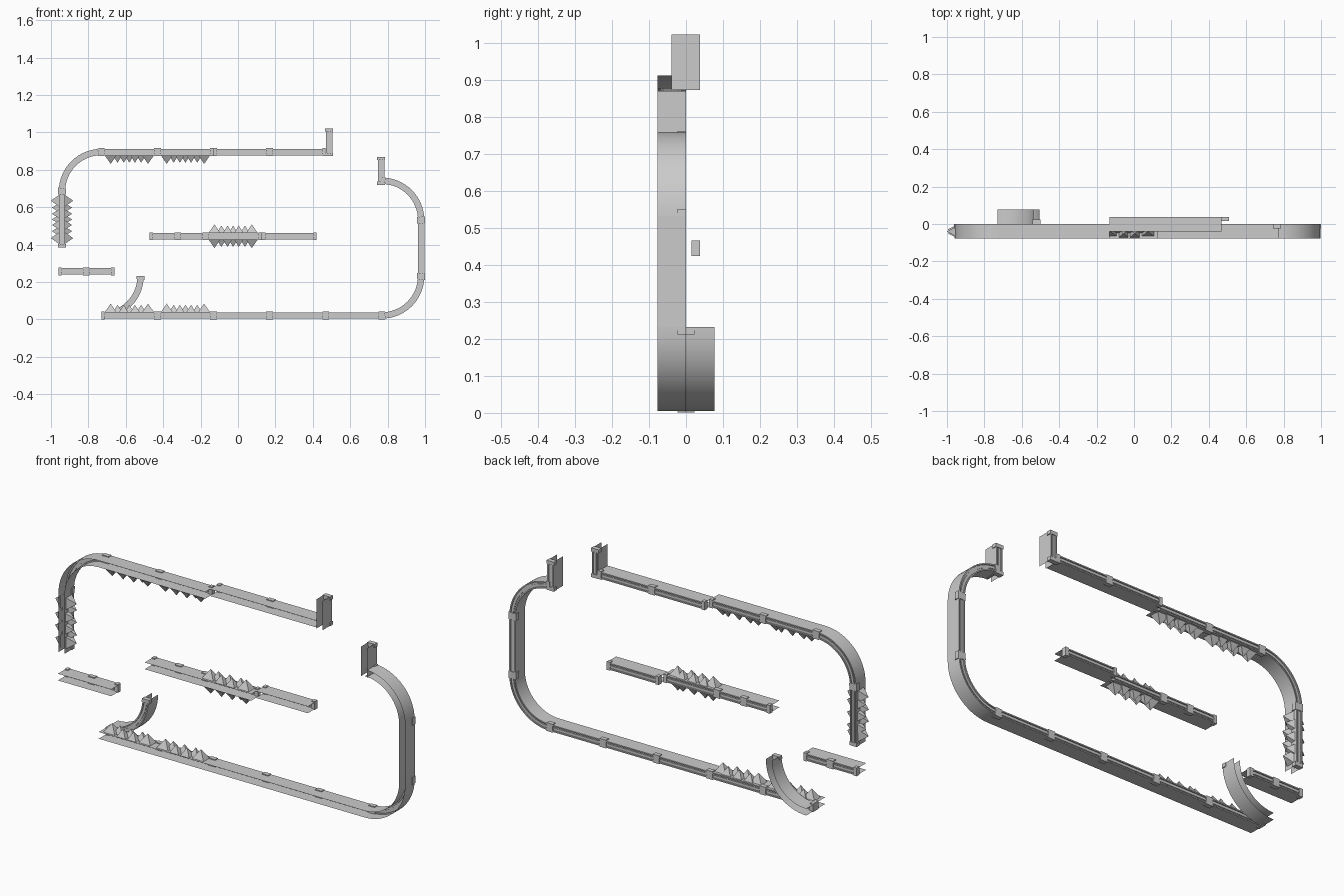
import bpy, bmesh
from math import sin, cos, pi, radians
from mathutils import Vector

if "Cube" in bpy.data.objects:
    bpy.data.objects.remove(bpy.data.objects["Cube"])

PLATE, DEPTH = 0.017, 0.077      # half gap between plates, plate depth
CAP_U, CAP_L, CAP_D = 0.021, 0.018, 0.023
R = 0.21

# half of the ribbed rail cross-section: (across, depth behind the back line)
HALF = [(0.004, 0.003), (0.004, 0.006), (0.011, 0.006), (0.011, 0.0), (PLATE, 0.0)]
UP = HALF + [(u, 0.018 - v) for u, v in reversed(HALF)]
RAIL = UP + [(-u, v) for u, v in reversed(UP)]
CAP = [(-CAP_U, 0), (CAP_U, 0), (CAP_U, CAP_D), (-CAP_U, CAP_D)]


def finish(bm, name):
    me = bpy.data.meshes.new(name)
    bm.to_mesh(me)
    bm.free()
    ob = bpy.data.objects.new(name, me)
    bpy.context.collection.objects.link(ob)
    return ob


def sweep(bm, profile, frames, y0, side, closed=True):
    """Sweep a profile along frames (x, z, nx, nz) in the xz plane."""
    rings = [[bm.verts.new((x + nx * u, y0 - side * v, z + nz * u)) for u, v in profile]
             for x, z, nx, nz in frames]
    n = len(profile)
    faces = []
    for a, b in zip(rings, rings[1:]):
        for i in range(n if closed else n - 1):
            j = (i + 1) % n
            faces.append(bm.faces.new((a[i], a[j], b[j], b[i])))
    if closed:
        faces += [bm.faces.new(rings[0]), bm.faces.new(rings[-1][::-1])]
    bmesh.ops.recalc_face_normals(bm, faces=faces)


def track(name, f, length, steps, y0, side):
    """One track module: ribbed rail, two guide plates and two end clamps."""
    frames = [f(length * i / steps) for i in range(steps + 1)]
    bm = bmesh.new()
    sweep(bm, RAIL, frames, y0, side)
    for s in (-1, 1):
        sweep(bm, [(s * PLATE, 0.0), (s * PLATE, DEPTH)], frames, y0, side, False)
    for a in (0, length - CAP_L):
        sweep(bm, CAP, [f(a), f(a + CAP_L)], y0, side)
    ob = finish(bm, name)
    if steps > 1:
        bpy.ops.object.select_all(action='DESELECT')
        ob.select_set(True)
        bpy.context.view_layer.objects.active = ob
        bpy.ops.object.shade_smooth_by_angle(angle=radians(30))


def straight(name, x, z, dx, dz, lengths, y0=0.0):
    for L in lengths:
        track(name, lambda s, x=x, z=z: (x + dx * s, z + dz * s, -dz, dx), L, 1, y0, 1)
        x, z = x + dx * L, z + dz * L


def curve(name, cx, cz, a0, side=1):
    def f(s):
        a = radians(a0) + s / R
        return cx + R * cos(a), cz + R * sin(a), cos(a), sin(a)
    track(name, f, R * pi / 2, 16, 0.0, side)


def spikes(name, x, z, nx, nz):
    """Row of seven pyramids centred on (x, z), pointing along (nx, nz)."""
    bm = bmesh.new()
    for i, d in enumerate((-0.1, -0.063, -0.03, 0.0, 0.03, 0.063, 0.1)):
        big = i in (0, 6)
        w, dep, h = (0.032, 0.025, 0.046) if big else (0.025, 0.02, 0.04)
        y = -0.04 if big else (-0.029 if i % 2 else -0.051)
        c = Vector((x + abs(nz) * d, y, z + abs(nx) * d))
        t, n, e = Vector((abs(nz), 0, abs(nx))), Vector((nx, 0, nz)), Vector((0, 1, 0))
        base = [bm.verts.new(c + t * a * w + e * b * dep)
                for a, b in ((-1, -1), (1, -1), (1, 1), (-1, 1))]
        tip = bm.verts.new(c + n * h)
        bm.faces.new(base)
        for k in range(4):
            bm.faces.new((base[k], base[(k + 1) % 4], tip))
    bmesh.ops.recalc_face_normals(bm, faces=bm.faces)
    finish(bm, name)


LO, MID, HI = 0.0215, 0.445, 0.895

# floor, right-hand wall and its short post
straight("floor_track", -0.731, LO, 1, 0, [0.3] * 5)
curve("right_lower_curve", 0.769, LO + R, -90)
straight("right_wall_track", 0.979, LO + R, 0, 1, [0.3])
curve("right_upper_curve", 0.769, LO + R + 0.3, 0)
straight("right_post", 0.765, 0.72, 0, 1, [0.15])

# ceiling, offset ceiling, entry post and left wall
straight("ceiling_track", -0.731, HI, 1, 0, [0.3] * 2)
straight("offset_ceiling_track", -0.131, HI, 1, 0, [0.3] * 2, 0.038)
straight("entry_post", 0.487, 0.873, 0, 1, [0.149], 0.038)
curve("left_curve", -0.731, HI - R, 90)
straight("left_wall_track", -0.941, HI - R - 0.3, 0, 1, [0.3])

# floating platforms
straight("middle_platform", -0.472, MID, 1, 0, [0.15, 0.15, 0.3])
straight("offset_middle_platform", 0.128, MID, 1, 0, [0.293], 0.038)
straight("small_platform", -0.961, 0.257, 1, 0, [0.15] * 2)

# rear ramp, mirrored towards the back
curve("rear_ramp_curve", -0.731, LO + R, -90, -1)

# spike rows
for x in (-0.581, -0.281):
    spikes("floor_spikes", x, LO + PLATE, 0, 1)
    spikes("ceiling_spikes", x, HI - PLATE, 0, -1)
for s in (-1, 1):
    spikes("platform_spikes", -0.026, MID + s * PLATE, 0, s)
    spikes("wall_spikes", -0.941 + s * (PLATE - 0.003), 0.535, s, 0)
